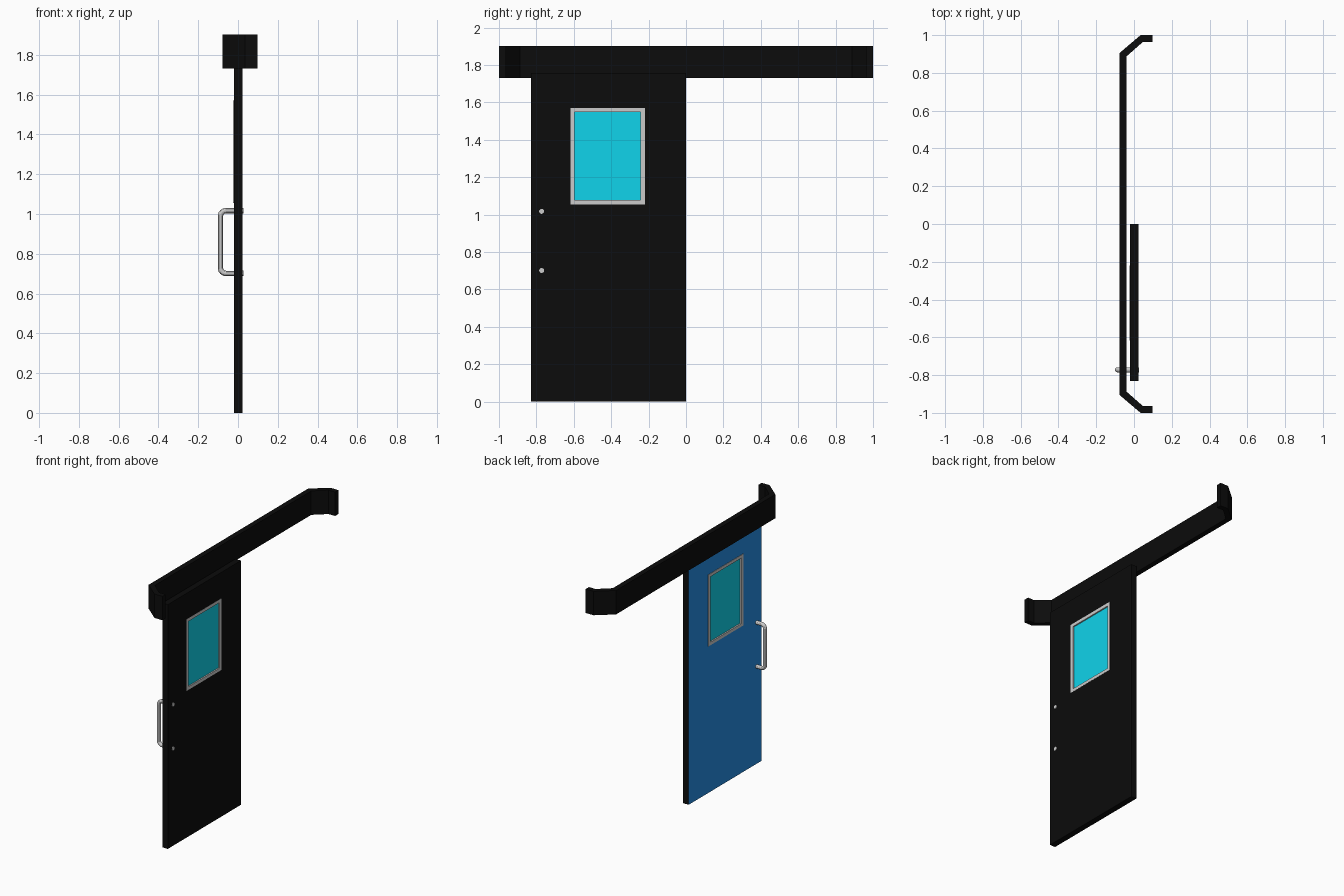
import bpy, bmesh
from math import sin, cos, pi

if "Cube" in bpy.data.objects:
    bpy.data.objects.remove(bpy.data.objects["Cube"])


def material(name, rgb):
    m = bpy.data.materials.new(name)
    m.diffuse_color = (*rgb, 1)
    m.use_nodes = True
    m.node_tree.nodes["Principled BSDF"].inputs["Base Color"].default_value = m.diffuse_color
    return m


BLACK = material("black_paint", (0.0035, 0.0035, 0.0035))
BLUE = material("blue_paint", (0.018, 0.27, 0.78))
GLASS = material("cyan_glass", (0.005, 0.655, 0.83))


def finish(name, bm, mats=()):
    bmesh.ops.recalc_face_normals(bm, faces=bm.faces)
    me = bpy.data.meshes.new(name)
    bm.to_mesh(me)
    bm.free()
    for m in mats:
        me.materials.append(m)
    ob = bpy.data.objects.new(name, me)
    bpy.context.collection.objects.link(ob)
    return ob


def extrude(bm, faces, vec):
    geo = bmesh.ops.extrude_face_region(bm, geom=faces)["geom"]
    bmesh.ops.translate(bm, vec=vec, verts=[v for v in geo if isinstance(v, bmesh.types.BMVert)])


def plate(name, x0, x1, ys, zs, mats=(), hole=True):
    """Upright plate in the yz plane; with hole, the middle cell of a 3x3 grid is left open."""
    bm = bmesh.new()
    grid = [[bm.verts.new((x0, y, z)) for z in zs] for y in ys]
    n = len(ys) - 1
    faces = [bm.faces.new((grid[i][j], grid[i + 1][j], grid[i + 1][j + 1], grid[i][j + 1]))
             for i in range(n) for j in range(n) if not (hole and i == j == 1)]
    extrude(bm, faces, (x1 - x0, 0, 0))
    return finish(name, bm, mats)


# Door leaf: black with a blue inner face and a window opening
door = plate("door_leaf", -0.021, 0.0225, (-0.83, -0.60, -0.24, 0.0),
             (0.0, 1.075, 1.55, 1.757), (BLACK, BLUE))
for p in door.data.polygons:
    if p.normal.x < -0.9:
        p.material_index = 1

# Window frame and pane
plate("window_frame", -0.024, 0.0235, (-0.618, -0.596, -0.242, -0.22),
      (1.055, 1.077, 1.548, 1.57))
plate("window_pane", -0.014, 0.014, (-0.60, -0.24), (1.075, 1.55), (GLASS,), hole=False)

# Overhead rail: bent strip, half outline mirrored about y = 0
outer = [(-0.077, 0.905), (0.035, 1.0), (0.098, 1.0)]
inner = [(0.098, 0.963), (0.046, 0.963), (-0.039, 0.888)]
half_out = outer + inner
outline = half_out + [(x, -y) for x, y in reversed(half_out)]
bm = bmesh.new()
face = bm.faces.new([bm.verts.new((x, y, 1.73)) for x, y in outline])
extrude(bm, [face], (0, 0, 0.172))
finish("overhead_rail", bm, (BLACK,))

# Pull handle: round tube through the leaf with rounded corners
Y, XB, XO, Z0, Z1, R = -0.772, 0.027, -0.088, 0.701, 1.017, 0.027
path = [(XB, Z0)]
for cz, start in ((Z0 + R, 1.5 * pi), (Z1 - R, pi)):
    for k in range(7):
        a = start - k * pi / 12
        path.append((XO + R + R * cos(a), cz + R * sin(a)))
path.append((XB, Z1))
cu = bpy.data.curves.new("pull_handle", "CURVE")
cu.dimensions = "3D"
cu.bevel_depth = 0.0135
cu.bevel_resolution = 4
cu.use_fill_caps = True
sp = cu.splines.new("POLY")
sp.points.add(len(path) - 1)
for pt, (x, z) in zip(sp.points, path):
    pt.co = (x, Y, z, 1)
handle = bpy.data.objects.new("pull_handle", cu)
bpy.context.collection.objects.link(handle)
bpy.context.view_layer.objects.active = handle
handle.select_set(True)
bpy.ops.object.convert(target="MESH")
bpy.ops.object.shade_smooth_by_angle()
